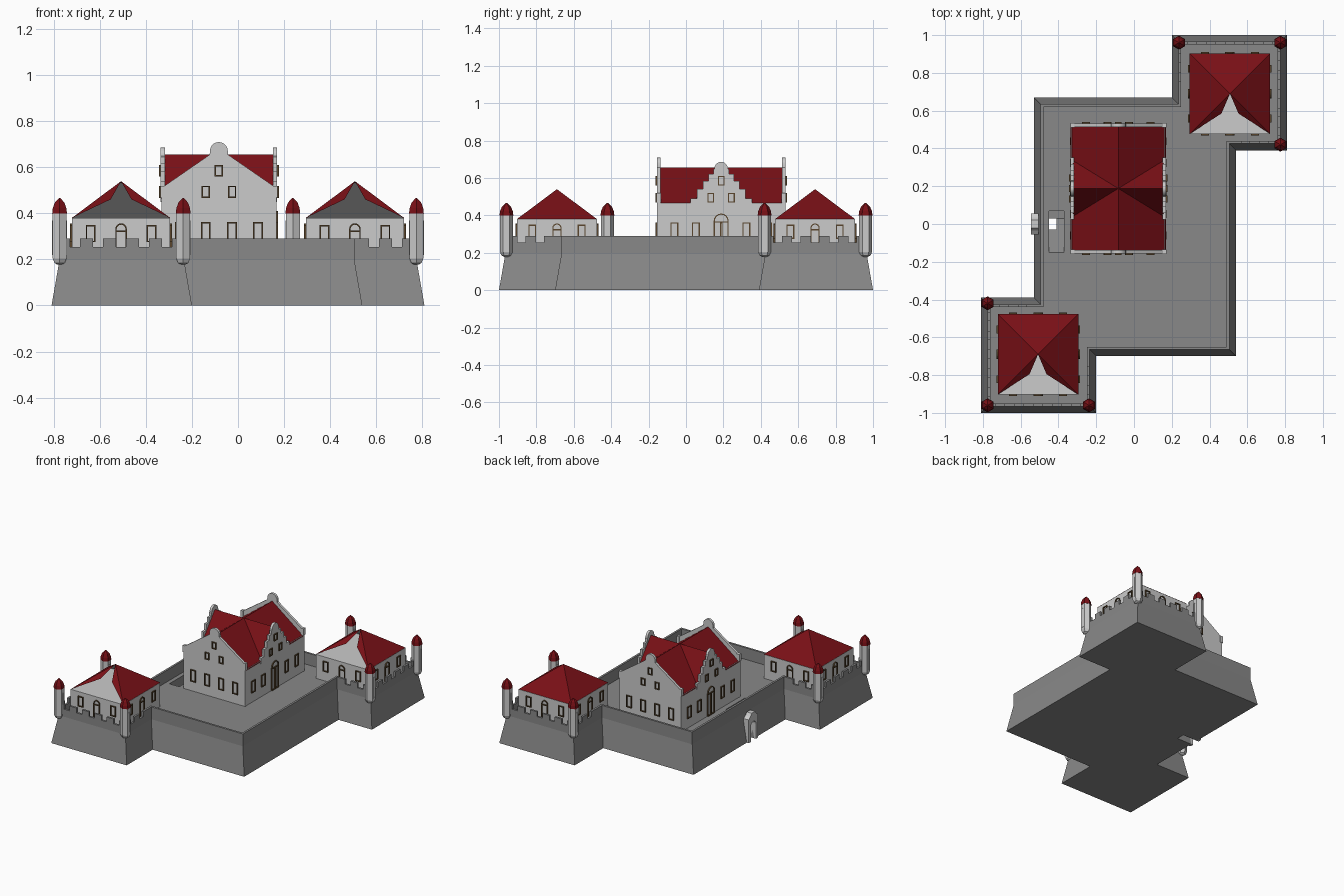
import bpy, bmesh, math
from mathutils import Vector, Matrix

if "Cube" in bpy.data.objects:
    bpy.data.objects.remove(bpy.data.objects["Cube"])

def mat(name, col):
    m = bpy.data.materials.new(name)
    m.diffuse_color = (*col, 1)
    m.use_nodes = True
    m.node_tree.nodes["Principled BSDF"].inputs["Base Color"].default_value = m.diffuse_color
    return m
RED = mat("roof_red", (0.19, 0.005, 0.008))
BROWN = mat("frame_brown", (0.10, 0.06, 0.025))
WHITE = mat("plaster", (0.62, 0.62, 0.62))
STONE = mat("stone", (0.25, 0.25, 0.25))

def finish(name, bm, m=None, recalc=True):
    if recalc:
        bmesh.ops.recalc_face_normals(bm, faces=bm.faces)
    me = bpy.data.meshes.new(name)
    bm.to_mesh(me)
    bm.free()
    ob = bpy.data.objects.new(name, me)
    bpy.context.collection.objects.link(ob)
    if m:
        me.materials.append(m)
    return ob

def loft(bm, rings, cap=True):
    vs = [[bm.verts.new(p) for p in r] for r in rings]
    n = len(vs[0])
    for a, b in zip(vs, vs[1:]):
        for i in range(n):
            bm.faces.new((a[i], a[(i+1) % n], b[(i+1) % n], b[i]))
    if cap:
        bm.faces.new(vs[0][::-1])
        bm.faces.new(vs[-1])

def add_box(bm, x0, x1, y0, y1, z0, z1):
    q = [(x0, y0), (x1, y0), (x1, y1), (x0, y1)]
    loft(bm, [[(x, y, z) for x, y in q] for z in (z0, z1)])

def box(name, *b, m=None):
    bm = bmesh.new()
    add_box(bm, *b)
    return finish(name, bm, m)

def prism(name, pts, axis, a, b, m=None):
    """Extrude a (u, z) profile along x or y."""
    bm = bmesh.new()
    loft(bm, [[(t, u, z) if axis == 'x' else (u, t, z) for u, z in pts] for t in (a, b)])
    return finish(name, bm, m)

def cut(ob, cutter):
    md = ob.modifiers.new("cut", 'BOOLEAN')
    md.object, md.operation, md.solver = cutter, 'DIFFERENCE', 'EXACT'
    bpy.context.view_layer.objects.active = ob
    bpy.ops.object.modifier_apply(modifier=md.name)
    bpy.data.objects.remove(cutter)

def outline(w, z0, z1, arch, t=0):
    h = w / 2 - t
    pts = [(-h, z0 + t), (h, z0 + t)]
    if arch:
        zc = z1 - w / 2
        return pts + [(h * math.cos(k*math.pi/8), zc + h * math.sin(k*math.pi/8)) for k in range(9)]
    return pts + [(h, z1 - t), (-h, z1 - t)]

def frame(bm, x, y, ang, w, z0, z1, arch=False, bar=None, d=0.008, t=0.006):
    """Raised window or door surround; ang is the direction it faces."""
    n = Vector((math.cos(ang), math.sin(ang), 0))
    s = Vector((-n.y, n.x, 0))
    def P(uz, k):
        return Vector((x, y, uz[1])) + s * uz[0] + n * k
    o, i = outline(w, z0, z1, arch), outline(w, z0, z1, arch, t)
    loft(bm, [[P(p, k) for p in r] for r, k in ((o, -.003), (o, d), (i, d), (i, -.003))], cap=False)
    if bar:   # transom
        h = w / 2 - t
        q = [(-h, bar), (h, bar), (h, bar + t), (-h, bar + t)]
        loft(bm, [[P(p, -.003) for p in q], [P(p, d) for p in q]])

# --- Rampart: battered base, parapet, inner floor ---
foot = [(-.81, -1), (-.20, -1), (-.20, -.70), (.54, -.70), (.54, .39), (.81, .39),
        (.81, 1), (.20, 1), (.20, .67), (-.53, .67), (-.53, -.39), (-.81, -.39)]
def inset(d, z):
    out = []
    for i, p in enumerate(foot):
        p = Vector(p)
        e1 = (p - Vector(foot[i-1])).normalized()
        e2 = (Vector(foot[(i+1) % len(foot)]) - p).normalized()
        out.append((p.x - d*(e1.y + e2.y), p.y + d*(e1.x + e2.x), z))
    return out
bm = bmesh.new()
loft(bm, [inset(0, 0), inset(.035, .20), inset(.035, .29), inset(.05, .29), inset(.05, .205)])
rampart = finish("rampart", bm, STONE)

# Crenel notches on both bastions (second is the first turned half round)
bm = bmesh.new()
for s in (1, -1):
    for k in range(5):
        c = -.2 + .1 * k
        x, y = s * (-.508 + c), s * -.957
        add_box(bm, x-.022, x+.022, y-.03, y+.03, .255, .32)
        x, y = s * -.767, s * (-.69 + c)
        add_box(bm, x-.03, x+.03, y-.022, y+.022, .255, .32)
    for k in range(2):
        x, y = s * (-.69 + .1 * k), s * -.43
        add_box(bm, x-.022, x+.022, y-.03, y+.03, .255, .32)
        x, y = s * -.243, s * (-.88 + .1 * k)
        add_box(bm, x-.03, x+.03, y-.022, y+.022, .255, .32)
cut(rampart, finish("notches", bm))

# Gate passage and the ramp well behind it
cut(rampart, prism("ramp_well", [(.07, .01), (.03, .01), (-.15, .204), (-.15, .25), (.07, .25)], 'x', -.45, -.37))
cut(rampart, prism("passage", outline(.06, -.05, .14, True), 'x', -.60, -.41))

# --- Gatehouse arch ---
gate = prism("gate_surround", [(-.055, 0), (.055, 0), (.055, .17), (.035, .185), (.02, .205),
                               (-.02, .205), (-.035, .185), (-.055, .17)], 'x', -.545, -.505, WHITE)
cut(gate, prism("gate_opening", outline(.06, -.05, .14, True), 'x', -.60, -.45))

# --- Corner turrets ---
def revolve(name, prof, x, y, m):
    bm = bmesh.new()
    loft(bm, [[(x + r*math.sin(k*math.pi/3), y - r*math.cos(k*math.pi/3), z) for k in range(6)]
              for r, z in prof])
    return finish(name, bm, m)
for s in (1, -1):
    for tx, ty in ((-.775, -.96), (-.775, -.42), (-.238, -.96)):
        x, y = s * tx, s * ty
        revolve("turret", [(.012, .178), (.026, .185), (.035, .205), (.035, .40)], x, y, WHITE)
        revolve("turret_cap", [(.037, .40), (.034, .423), (.024, .447), (.003, .467)], x, y, RED)
        bm = bmesh.new()
        for a in (0, math.pi):
            frame(bm, x + .0303*math.cos(a), y, a, .018, .22, .37, d=.002, t=.004)
        finish("turret_slit", bm, WHITE)

# --- Bastion houses with partly open front roof slope ---
def bastion_house(cx, cy):
    h, e, top = .213, .38, .54
    box("bastion_house_walls", cx-h, cx+h, cy-h, cy+h, .20, e, m=WHITE)
    def shell(name, g, m, slivers):
        bm = bmesh.new()
        c = [bm.verts.new((cx+i*(h-g), cy+j*(h-g), e+.001)) for i, j in ((-1, -1), (1, -1), (1, 1), (-1, 1))]
        a = bm.verts.new((cx, cy, top - g))
        for i in (1, 2, 3):
            bm.faces.new((c[i], c[(i+1) % 4], a))
        if slivers:
            l, r = [bm.verts.new((cx+i*.045, cy-.105, .461)) for i in (-1, 1)]
            bm.faces.new((c[0], l, a))
            bm.faces.new((r, c[1], a))
        finish(name, bm, m, recalc=False)
    shell("bastion_roof", 0, RED, True)
    shell("bastion_roof_lining", .005, WHITE, False)
    bm = bmesh.new()
    for k in range(4):
        a = k * math.pi / 2
        for u in (-.132, 0, .132):
            x, y = cx + h*math.cos(a) - u*math.sin(a), cy + h*math.sin(a) + u*math.cos(a)
            if u:
                frame(bm, x, y, a, .042, .275, .35)
            else:
                frame(bm, x, y, a, .05, .21, .357, True, bar=.32)
    finish("bastion_house_frames", bm, BROWN)
bastion_house(-.508, -.69)
bastion_house(.508, .69)

# --- Main house ---
X, Y = -.083, .188
box("main_walls", X-.248, X+.248, Y-.335, Y+.335, .20, .47, m=WHITE)
prism("main_roof", [(X-.252, .465), (X+.252, .465), (X, .655)], 'y', Y-.33, Y+.33, RED)
prism("cross_roof", [(Y-.155, .465), (Y+.155, .465), (Y, .655)], 'x', X-.24, X+.24, RED)

def arc(r, zc):
    return [(r*math.cos(k*math.pi/10), zc + r*math.sin(k*math.pi/10)) for k in range(11)]
end_gable = [(-.25, .20), (.25, .20), (.25, .51), (.04, .655)] + arc(.039, .671) + [(-.04, .655), (-.25, .51)]
steps = [(.165, .45), (.165, .49), (.13, .49), (.13, .54), (.098, .54), (.098, .585),
         (.068, .585), (.068, .62), (.042, .62), (.042, .645)]
side_gable = steps + arc(.036, .65) + [(-u, z) for u, z in reversed(steps)]
for s in (-1, 1):
    prism("end_gable", [(X+u, z) for u, z in end_gable], 'y', Y + s*.325, Y + s*.343, WHITE)
    prism("side_gable", [(Y+u, z) for u, z in side_gable], 'x', X + s*.235, X + s*.253, WHITE)
    # kneeler blocks at the foot of the end gables
    for i in (-1, 1):
        x, y = X + i*.243, Y + s*.334
        box("gable_kneeler", x-.011, x+.011, y-.012, y+.012, .47, .52, m=WHITE)

bm = bmesh.new()
for s, a in ((-1, -math.pi/2), (1, math.pi/2)):
    y = Y + s*.343
    for u in (-.17, -.057, .057, .17):
        frame(bm, X+u, y, a, .042, .275, .362)
    for u in (-.057, .057):
        frame(bm, X+u, y, a, .036, .468, .52)
    frame(bm, X, y, a, .036, .56, .61)
for s, a in ((-1, math.pi), (1, 0)):
    x = X + s*.248
    for u in (-.25, -.135, .135, .25):
        frame(bm, x, Y+u, a, .042, .275, .362)
    frame(bm, x, Y, a, .08, .205, .41, True, bar=.362)
    frame(bm, x, Y, a, .014, .207, .362)
    for u in (-.055, .055):
        frame(bm, x+s*.005, Y+u, a, .036, .468, .52)
    frame(bm, x+s*.005, Y, a, .036, .56, .61)
finish("main_house_frames", bm, BROWN)
